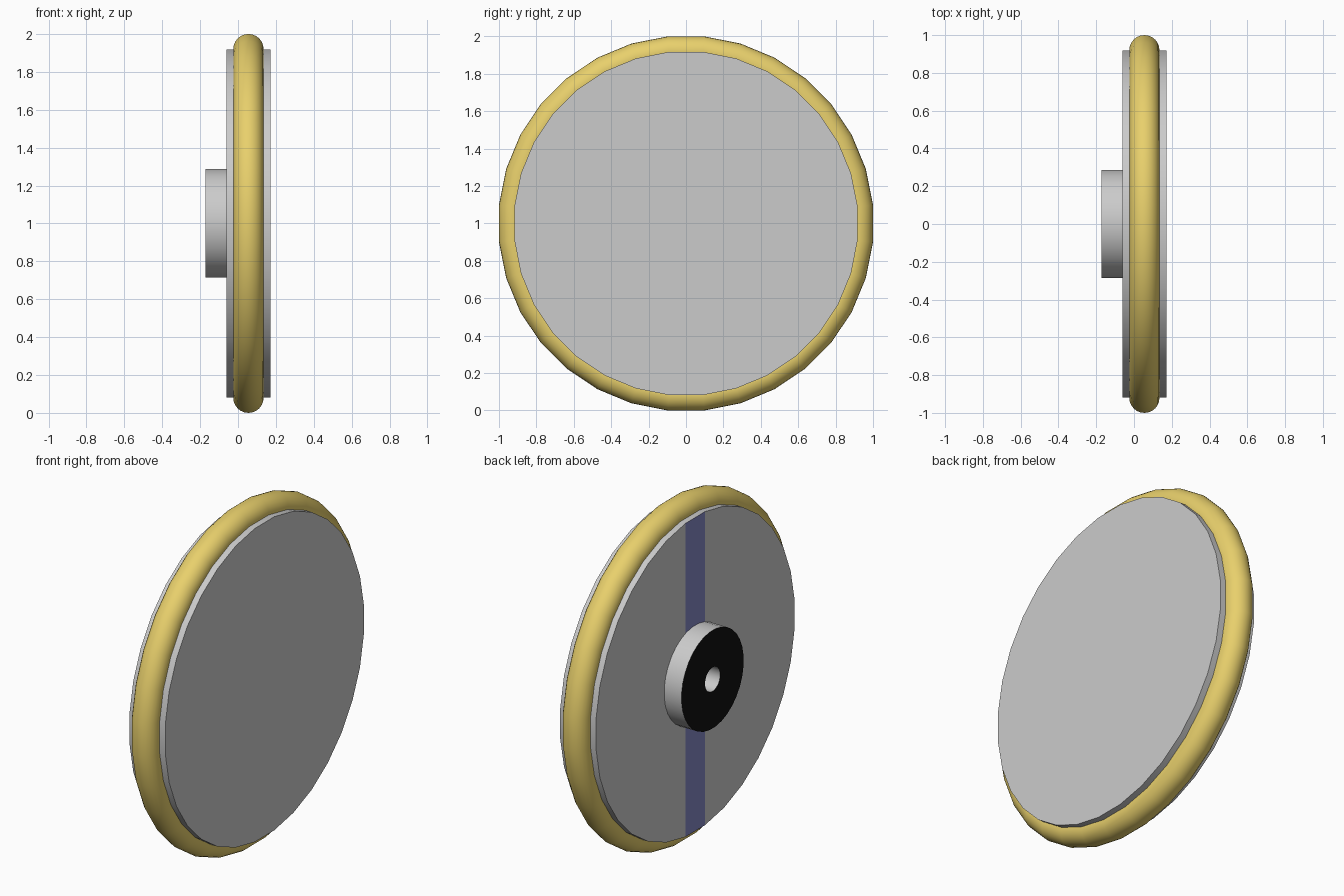
import bpy, bmesh
from math import sin, cos, pi

if "Cube" in bpy.data.objects:
    bpy.data.objects.remove(bpy.data.objects["Cube"])

SEG = 32          # sides around the axle; flats face up, down and sideways
CZ = 1.0          # axle height


def material(name, rgb):
    m = bpy.data.materials.new(name)
    m.diffuse_color = (*rgb, 1)
    m.use_nodes = True
    m.node_tree.nodes["Principled BSDF"].inputs["Base Color"].default_value = m.diffuse_color
    return m


def lathe(profile, closed):
    """Spin (x, radius) points around the x axis; cap the ends if open."""
    bm = bmesh.new()
    rings = []
    for x, r in profile:
        rings.append([bm.verts.new((x, r * cos((i + .5) * 2 * pi / SEG),
                                    CZ + r * sin((i + .5) * 2 * pi / SEG)))
                      for i in range(SEG)])
    n = len(rings)
    for k in range(n if closed else n - 1):
        a, b = rings[k], rings[(k + 1) % n]
        for i in range(SEG):
            j = (i + 1) % SEG
            bm.faces.new((a[i], a[j], b[j], b[i]))
    if not closed:
        bm.faces.new(rings[0])
        bm.faces.new(rings[-1])
    return bm, rings


def finish(bm, name, mats=()):
    bmesh.ops.recalc_face_normals(bm, faces=bm.faces[:])
    me = bpy.data.meshes.new(name)
    bm.to_mesh(me)
    bm.free()
    for m in mats:
        me.materials.append(m)
    ob = bpy.data.objects.new(name, me)
    bpy.context.collection.objects.link(ob)
    bpy.ops.object.select_all(action='DESELECT')
    ob.select_set(True)
    bpy.context.view_layer.objects.active = ob
    bpy.ops.object.shade_smooth_by_angle(angle=pi / 5)
    return ob


grey = material("grey", (0.55, 0.55, 0.55))
gold = material("gold", (0.81, 0.63, 0.15))
blue = material("blue", (0.23, 0.24, 0.55))
black = material("black", (0.005, 0.005, 0.005))

# Main disc, with a one-segment-wide blue stripe down its back face
bm, rings = lathe([(-0.06, 0.922), (0.172, 0.922)], closed=False)
back = rings[0]
q = SEG // 4
cap = next(f for f in bm.faces if len(f.verts) == SEG and f.verts[0] in back)
for a, b in ((q, 3 * q - 1), (q - 1, 3 * q)):
    face = next(f for f in bm.faces if back[a] in f.verts and back[b] in f.verts)
    bmesh.utils.face_split(face, back[a], back[b])
for f in bm.faces:
    if len(f.verts) == 4 and all(v in back for v in f.verts):
        f.material_index = 1
finish(bm, "disc", (grey, blue))

# Rounded gold rim
tube = 0.08
major = 1 / cos(pi / SEG) - tube
bm, _ = lathe([(0.055 + tube * cos(t * 2 * pi / 24), major + tube * sin(t * 2 * pi / 24))
               for t in range(24)], closed=True)
finish(bm, "rim", (gold,))

# Hub ring with a centre hole and a black end face
bm, rings = lathe([(-0.06, 0.288), (-0.172, 0.288), (-0.172, 0.07), (-0.06, 0.07)], closed=True)
for f in bm.faces:
    if all(abs(v.co.x + 0.172) < 1e-4 for v in f.verts):
        f.material_index = 1
finish(bm, "hub", (grey, black))
